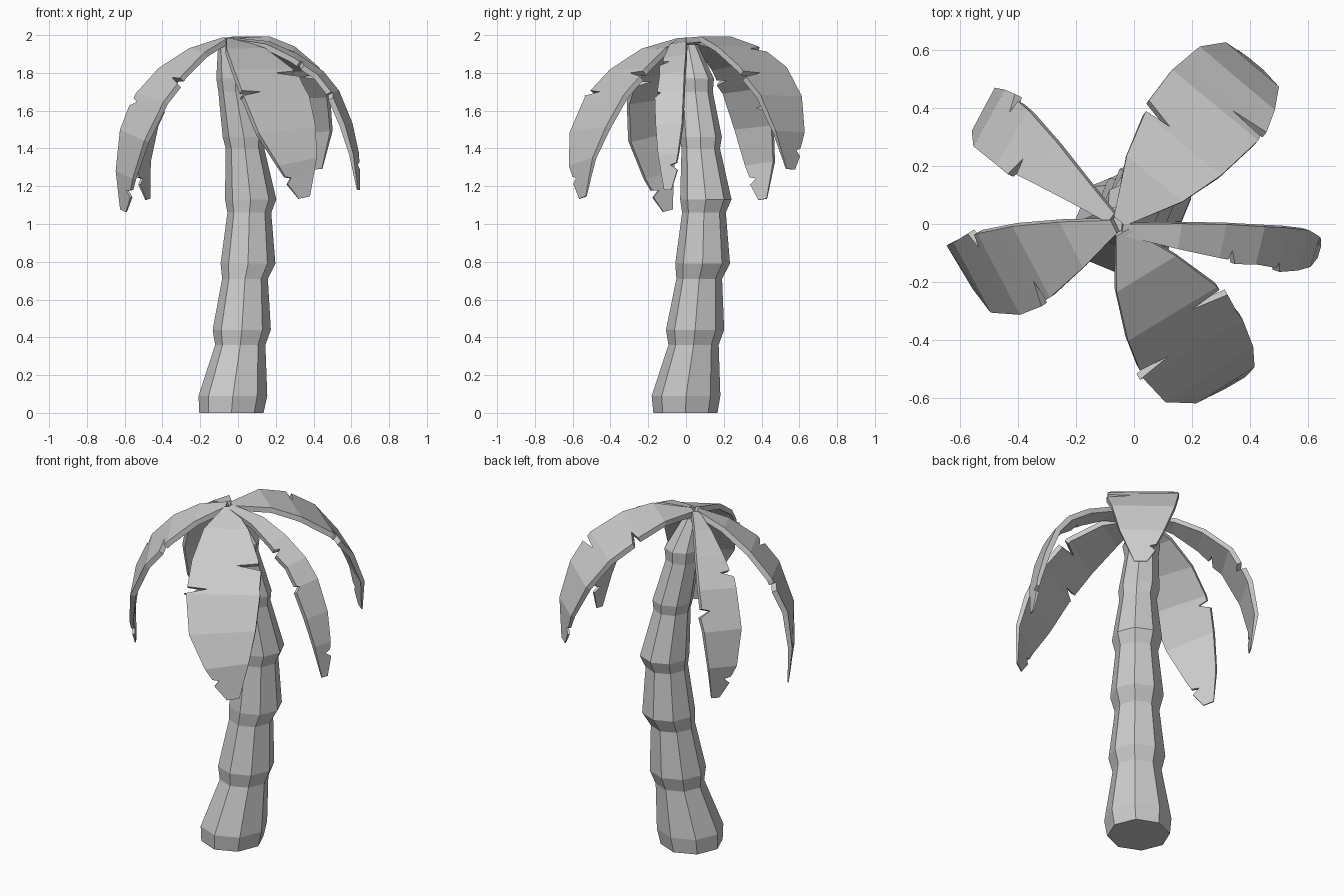
import bpy, bmesh
from math import sin, cos, radians, pi
from mathutils import Vector, Matrix

if "Cube" in bpy.data.objects:
    bpy.data.objects.remove(bpy.data.objects["Cube"])


def make_object(name, bm):
    bmesh.ops.recalc_face_normals(bm, faces=bm.faces)
    mesh = bpy.data.meshes.new(name)
    bm.to_mesh(mesh)
    bm.free()
    ob = bpy.data.objects.new(name, mesh)
    bpy.context.collection.objects.link(ob)
    return ob


# Trunk: octagonal rings (x, y, z, radius) along a bent path
rings = [(-.035, -.003, 0, .17), (-.027, 0, .09, .182), (.012, .04, .36, .133),
         (.02, .048, .44, .154), (.037, .07, .71, .121), (.053, .088, .79, .145),
         (.06, .095, 1.06, .116), (.067, .105, 1.13, .136), (.037, .078, 1.40, .102),
         (.031, .078, 1.46, .112), (-.012, .05, 1.70, .092), (-.013, .046, 1.77, .102),
         (-.055, .012, 1.95, .05)]
bm = bmesh.new()
loops = [[bm.verts.new((x + r * cos(k * pi / 4), y + r * sin(k * pi / 4), z))
          for k in range(8)] for x, y, z, r in rings]
for a, b in zip(loops, loops[1:]):
    for k in range(8):
        bm.faces.new((a[k], a[(k + 1) % 8], b[(k + 1) % 8], b[k]))
bm.faces.new(loops[0][::-1])
bm.faces.new(loops[-1])
make_object("trunk", bm)


# Frond: drooping slab; stations are (distance, height, width, shift to the right),
# notches are (station position, side -1 left / +1 right, depth)
def frond(name, base, azimuth, roll, stations, notches, thick=.03):
    az = radians(azimuth)
    out = Vector((cos(az), sin(az), 0))
    side = Vector((sin(az), -cos(az), 0))
    pts = [Vector((base[0], base[1], z)) + out * d + side * s for d, z, w, s in stations]
    last = len(pts) - 1
    frames = []
    for i, p in enumerate(pts):
        t = (pts[min(i + 1, last)] - pts[max(i - 1, 0)]).normalized()
        lat = (side - t * side.dot(t)).normalized()
        lat = Matrix.Rotation(radians(roll), 3, t) @ lat
        depth = thick * {last: .2, last - 1: .75}.get(i, 1)   # thin at the tip
        frames.append((p, lat, lat.cross(t).normalized() * depth, stations[i][2] / 2))

    # Rows along the frond: stations plus three rows per notch
    rows = {float(i): [0, 0] for i in range(len(pts))}
    for pos, sgn, depth in notches:
        for off, dep in ((-.06, 0), (0, depth), (.14, -.012)):
            row = rows.setdefault(round(pos + off, 3), [0, 0])
            row[0 if sgn < 0 else 1] = dep
    bm = bmesh.new()
    strips = []
    for u in sorted(rows):
        i = min(int(u), last - 1)
        f = u - i
        (p0, l0, n0, h0), (p1, l1, n1, h1) = frames[i], frames[i + 1]
        p, lat, n, h = p0.lerp(p1, f), l0.lerp(l1, f), n0.lerp(n1, f), h0 + (h1 - h0) * f
        left, right = p - lat * (h - rows[u][0]), p + lat * (h - rows[u][1])
        strips.append([bm.verts.new(v) for v in (left, right, right - n, left - n)])
    for a, b in zip(strips, strips[1:]):
        for k in range(4):
            bm.faces.new((a[k], a[(k + 1) % 4], b[(k + 1) % 4], b[k]))
    bm.faces.new(strips[0][::-1])
    bm.faces.new(strips[-1])
    make_object(name, bm)


frond("back_right_frond", (-.05, .01), 50.5, 0,
      [(0, 1.985, .05, 0), (.19, 1.993, .25, 0), (.345, 1.94, .34, 0), (.52, 1.83, .385, 0),
       (.64, 1.68, .34, 0), (.71, 1.49, .24, .01), (.72, 1.29, .07, .015)],
      [(2.1, -1, .1), (3.2, 1, .13), (5.5, -1, .03)])

frond("right_frond", (-.04, -.02), -6.5, 10,
      [(0, 1.985, .04, 0), (.2, 1.96, .09, 0), (.35, 1.89, .12, 0), (.48, 1.80, .135, 0),
       (.56, 1.70, .145, 0), (.63, 1.53, .145, 0), (.67, 1.37, .11, 0), (.685, 1.18, .04, 0)],
      [(2.3, 1, .035), (4.0, 1, .02), (6.3, -1, .03)])

frond("front_frond", (-.04, -.03), -60, 0,
      [(0, 1.985, .05, 0), (.165, 1.93, .24, 0), (.33, 1.82, .36, -.01), (.47, 1.68, .40, -.01),
       (.575, 1.50, .36, -.015), (.635, 1.33, .24, -.045), (.645, 1.14, .07, -.08)],
      [(2.15, -1, .12), (2.85, 1, .11), (5.4, 1, .03)])

frond("left_frond", (-.07, -.01), 203, -8,
      [(0, 1.985, .05, 0), (.16, 1.92, .18, 0), (.31, 1.81, .28, 0), (.43, 1.67, .32, .005),
       (.52, 1.47, .28, .03), (.545, 1.26, .18, .08), (.53, 1.07, .06, .13)],
      [(2.2, -1, .08), (3.2, 1, .05), (5.4, -1, .04)])

frond("back_left_frond", (-.08, .02), 140, -12,
      [(0, 1.985, .04, 0), (.15, 1.94, .10, 0), (.3, 1.85, .165, 0), (.44, 1.72, .22, -.005),
       (.545, 1.52, .225, -.005), (.58, 1.32, .17, .005), (.555, 1.13, .05, .04)],
      [(2.5, -1, .06), (3.5, 1, .05), (5.4, -1, .035)])
